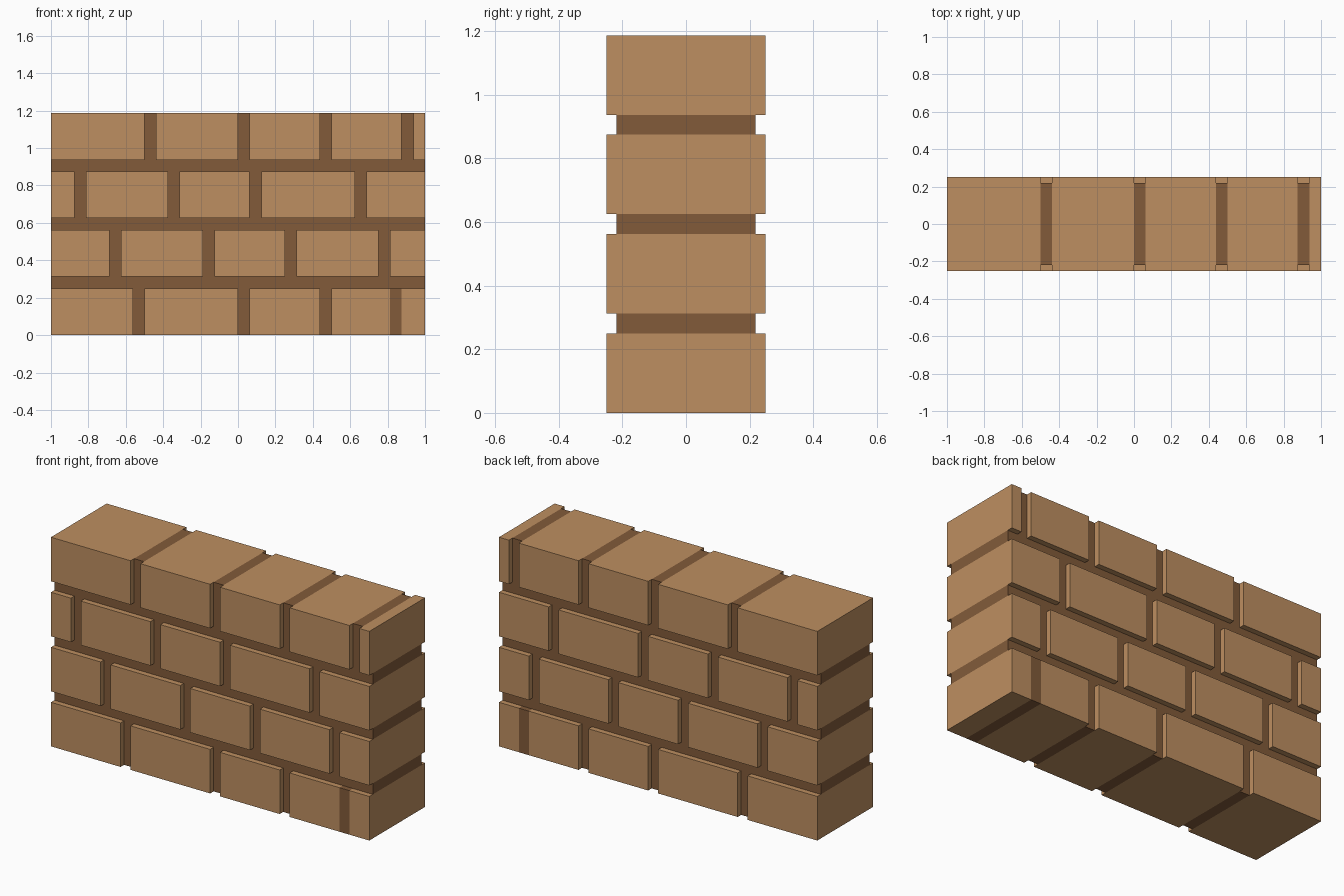
import bpy
import bmesh

if "Cube" in bpy.data.objects:
    bpy.data.objects.remove(bpy.data.objects["Cube"])

U = 0.0625          # module: one joint width
DEPTH = 0.25        # half depth of bricks
INSET = 0.21875     # half depth of recessed mortar


def material(name, rgb):
    m = bpy.data.materials.new(name)
    m.diffuse_color = (*rgb, 1.0)
    m.use_nodes = True
    m.node_tree.nodes["Principled BSDF"].inputs["Base Color"].default_value = m.diffuse_color
    return m


brick_mat = material("tan_brick", (0.515, 0.275, 0.119))
mortar_mat = material("brown_mortar", (0.223, 0.105, 0.042))


def block(name, x0, x1, half_y, z0, z1, mat):
    bm = bmesh.new()
    bmesh.ops.create_cube(bm, size=1)
    for v in bm.verts:
        v.co.x = x0 if v.co.x < 0 else x1
        v.co.y *= 2 * half_y
        v.co.z = z0 if v.co.z < 0 else z1
    me = bpy.data.meshes.new(name)
    bm.to_mesh(me)
    bm.free()
    me.materials.append(mat)
    ob = bpy.data.objects.new(name, me)
    bpy.context.collection.objects.link(ob)


# Left edge of each upright joint, in modules from centre, bottom course first
courses = [
    [-9, 0, 7, 13],
    [-11, -3, 4, 12],
    [-14, -6, 1, 10],
    [-8, 0, 7, 14],
]

for row, joints in enumerate(courses):
    z0 = row * 5 * U
    z1 = z0 + 4 * U
    # Bricks between the joints
    starts = [-16] + [j + 1 for j in joints]
    ends = joints + [16]
    for i, (a, b) in enumerate(zip(starts, ends)):
        block(f"brick_{row}_{i}", a * U, b * U, DEPTH, z0, z1, brick_mat)
    # Upright joints; the last one of the bottom course is flush
    for i, j in enumerate(joints):
        flush = row == 0 and i == len(joints) - 1
        block(f"upright_joint_{row}_{i}", j * U, (j + 1) * U,
              DEPTH if flush else INSET, z0, z1, mortar_mat)
    # Bed joint above the course
    if row < len(courses) - 1:
        block(f"bed_joint_{row}", -1, 1, INSET, z1, z1 + U, mortar_mat)
